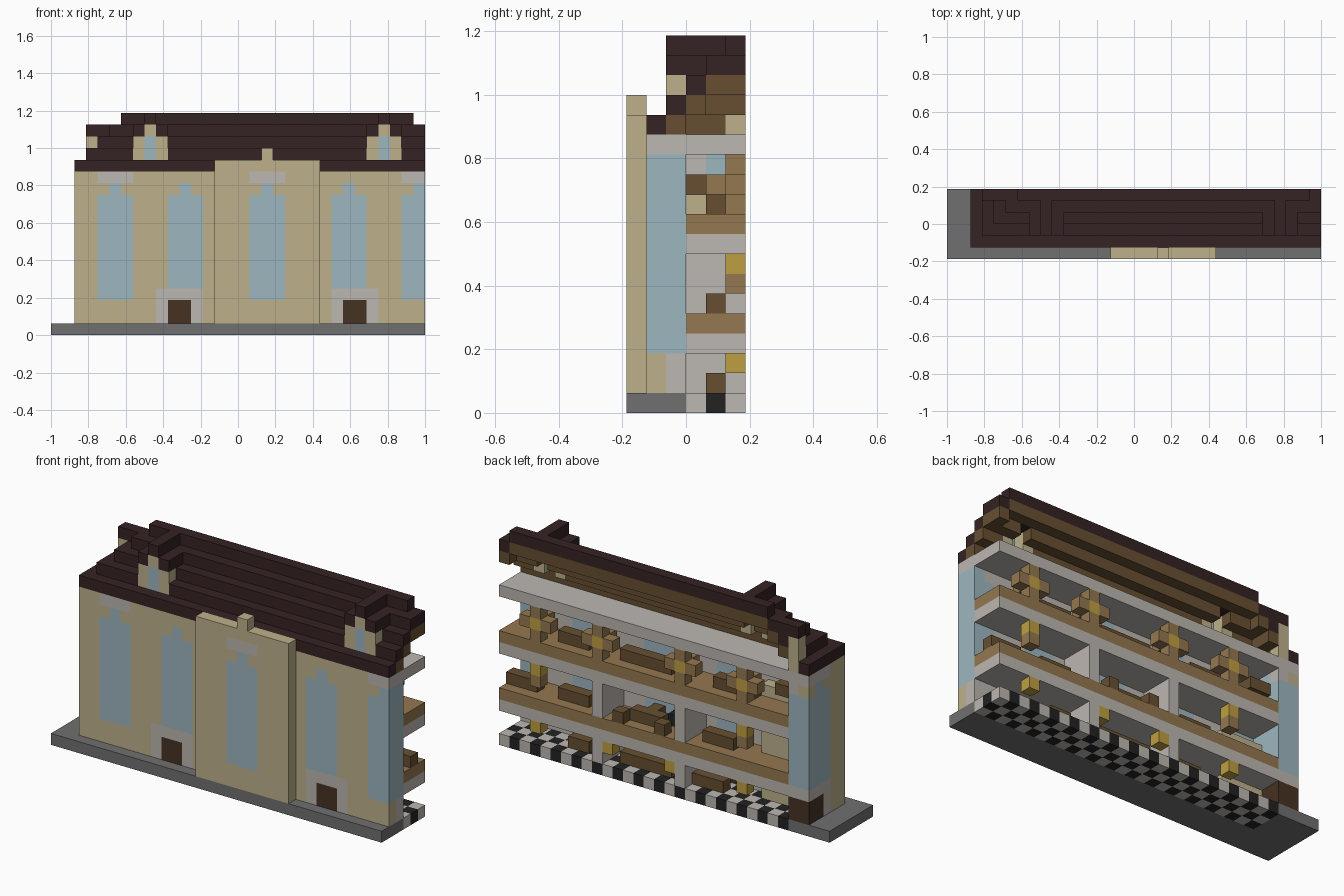
import bpy
import bmesh
from mathutils import Vector

default = bpy.data.objects.get("Cube")
if default:
    bpy.data.objects.remove(default, do_unlink=True)

UNIT = 1 / 16
WIDTH, DEPTH, MIRROR = 32, 6, 36


def linear(v):
    v /= 255
    return v / 12.92 if v <= 0.04045 else ((v + 0.055) / 1.055) ** 2.4


def material(name, *rgb):
    mat = bpy.data.materials.new(name)
    colour = [linear(v) for v in rgb] + [1]
    mat.diffuse_color = colour
    mat.use_nodes = True
    mat.node_tree.nodes["Principled BSDF"].inputs["Base Color"].default_value = colour
    return mat


SAND = material("sandstone", 189, 177, 139)
GLASS = material("pale blue glass", 157, 182, 191)
WHITE = material("off white plaster", 188, 183, 177)
ROOF = material("dark maroon roof", 53, 34, 35)
DOOR = material("dark door wood", 70, 50, 34)
BROWN = material("brown wood", 103, 79, 50)
OAK = material("light oak", 148, 120, 80)
GOLD = material("gold", 191, 159, 65)
GREY = material("grey paving", 112, 112, 112)
BLACK = material("black tile", 35, 34, 34)

# Every part is laid out in one shared block grid; later blocks replace earlier ones
grid = {}


def span(v):
    return v if isinstance(v, tuple) else (v, v)


def fill(part, mat, x, y, z):
    (xa, xb), (ya, yb), (za, zb) = span(x), span(y), span(z)
    for i in range(xa, min(xb, WIDTH - 1) + 1):
        for j in range(ya, min(yb, DEPTH - 1) + 1):
            for k in range(za, zb + 1):
                if mat:
                    grid[i, j, k] = (part, mat)
                else:
                    grid.pop((i, j, k), None)


def both(part, mat, x, y, z):
    """Fill a block range and its copy mirrored across the pavilion axis."""
    a, b = span(x)
    fill(part, mat, (a, b), y, z)
    fill(part, mat, (MIRROR - b, MIRROR - a), y, z)


# Paving and checkered ground floor
fill("paving", GREY, (0, 31), (0, 2), 0)
fill("paving", GREY, (0, 3), (0, 5), 0)
for i in range(4, WIDTH):
    for j in range(3, DEPTH):
        fill("checkered_floor", BLACK if (i + j) % 2 else WHITE, i, j, 0)

# Outer shell with a plaster lining, and the projecting centre pavilion
fill("inner_walls", WHITE, (3, 31), (2, 5), (1, 13))
fill("inner_walls", None, (4, 31), (3, 5), (1, 13))
fill("front_wall", SAND, (2, 31), 1, (1, 13))
fill("side_wall", SAND, 2, (1, 5), (1, 13))
fill("pavilion", SAND, (14, 22), 0, (1, 14))
fill("pavilion", SAND, 18, 0, 15)

# Tall front windows with pointed tops
for centre in (5, 11, 18):
    front = 0 if centre == 18 else 1
    both("front_windows", GLASS, (centre - 1, centre + 1), (front, 2), (3, 11))
    both("front_windows", GLASS, centre, (front, 2), 12)
    if centre != 11:
        both("window_lintels", WHITE, (centre - 1, centre + 1), front, 13)

# Front doors in plaster surrounds
both("door_surrounds", WHITE, (9, 12), (1, 2), (1, 3))
both("front_doors", DOOR, (10, 11), (1, 2), (1, 2))

# Side window and side door
fill("side_window", GLASS, (2, 3), (3, 5), (4, 11))
fill("side_window", GLASS, (2, 3), 4, 12)
fill("window_lintels", WHITE, 2, (3, 5), 13)
fill("door_surrounds", WHITE, (2, 3), (3, 5), (1, 3))
fill("side_door", DOOR, (2, 3), (4, 5), (1, 2))

# Upper floors: plaster ceilings with oak boards on top
for ceiling in (3, 8, 13):
    fill("ceilings", WHITE, (4, 31), (3, 5), ceiling)
    if ceiling < 13:
        fill("oak_floors", OAK, (4, 31), (3, 5), ceiling + 1)

# Room partitions on the lower two storeys
for storey in ((1, 2), (5, 7)):
    both("partitions", WHITE, 14, (3, 5), storey)

# Stepped hipped roof with timber lining
for step in range(5):
    k, near, west = 14 + step, 1 + step, 2 + step
    east = MIRROR - west
    fill("roof_lining", BROWN, (west + 1, east - 1), near + 1, k)
    both("roof_lining", BROWN, west + 1, (near + 1, 5), k)
    fill("roof", ROOF, (west, east), near, k)
    both("roof", ROOF, west, (near, 5), k)

# Front dormers
for c in (8, MIRROR - 8):
    fill("dormer_opening", None, c, (3, 4), (15, 16))
    for side in (c - 1, c + 1):
        fill("dormer_walls", SAND, side, (2, 3), (15, 16))
        fill("dormer_roofs", ROOF, side, (2, 3), 17)
    fill("dormer_windows", GLASS, c, 2, (15, 16))
    fill("dormer_walls", SAND, c, 2, 17)
    fill("dormer_roofs", ROOF, c, (2, 4), 18)

# Side dormer, cut through by the open back
fill("dormer_walls", SAND, 3, 5, (14, 16))
fill("dormer_roofs", ROOF, (3, 5), 5, 17)

# Furniture along each storey: floor level, then runs of blocks
furniture = {
    1: ((24, 25), (16, 20), (11, 13)),
    5: ((29, 31), (24, 26), (10, 12)),
    10: ((24, 26), (16, 20), (8, 11)),
}
for level, runs in furniture.items():
    for run in runs:
        fill("furniture", BROWN, run, 4, level)

# Dining table with chairs
fill("dining_table", BROWN, (17, 19), 4, 5)
for seat in (16, 18, 20):
    fill("dining_chairs", BROWN, seat, 3 if seat == 18 else 5, 5)
fill("stove", BLACK, 16, 3, 5)

# Cupboards at the far end
for storey in ((1, 2), (5, 6), 10):
    fill("cupboards", SAND, (4, 7), 3, storey)
fill("cupboard_top", BROWN, (4, 5), (3, 4), 11)

# Hanging lamps and upper storey chandeliers
for lamp in (8, 15, 21, 28):
    fill("lamps", GOLD, lamp, 5, 2)
both("lamps", GOLD, 8, 5, 7)
both("chandeliers", OAK, 8, 5, 6)
for c in (8, 14, 22, 28):
    fill("chandeliers", OAK, (c - 1, c + 1), 5, 11)
    fill("chandeliers", OAK, c, 5, (10, 12))
    fill("chandeliers", OAK, c, 4, 11)
    fill("chandelier_lights", GOLD, c, 5, 11)


# Turn each part into a mesh made of its exposed faces only
def build(part, cells):
    bm = bmesh.new()
    mats = []
    for cell, mat in cells:
        if mat not in mats:
            mats.append(mat)
        middle = Vector(cell) + Vector((0.5, 0.5, 0.5))
        for axis in range(3):
            for sign in (-1, 1):
                n = Vector((0, 0, 0))
                n[axis] = sign
                if tuple(int(a + b) for a, b in zip(cell, n)) in grid:
                    continue
                u = Vector((0, 0, 0))
                u[(axis + 1) % 3] = 0.5
                v = n.cross(u)
                face = [middle + n / 2 + d for d in (-u - v, u - v, u + v, v - u)]
                offset = Vector((WIDTH / 2, DEPTH / 2, 0))
                quad = bm.faces.new([bm.verts.new((p - offset) * UNIT) for p in face])
                quad.material_index = mats.index(mat)
    bmesh.ops.remove_doubles(bm, verts=bm.verts, dist=UNIT / 100)
    mesh = bpy.data.meshes.new(part)
    bm.to_mesh(mesh)
    bm.free()
    for mat in mats:
        mesh.materials.append(mat)
    bpy.context.collection.objects.link(bpy.data.objects.new(part, mesh))


parts = {}
for cell, (part, mat) in grid.items():
    parts.setdefault(part, []).append((cell, mat))
for part, cells in parts.items():
    build(part, cells)
